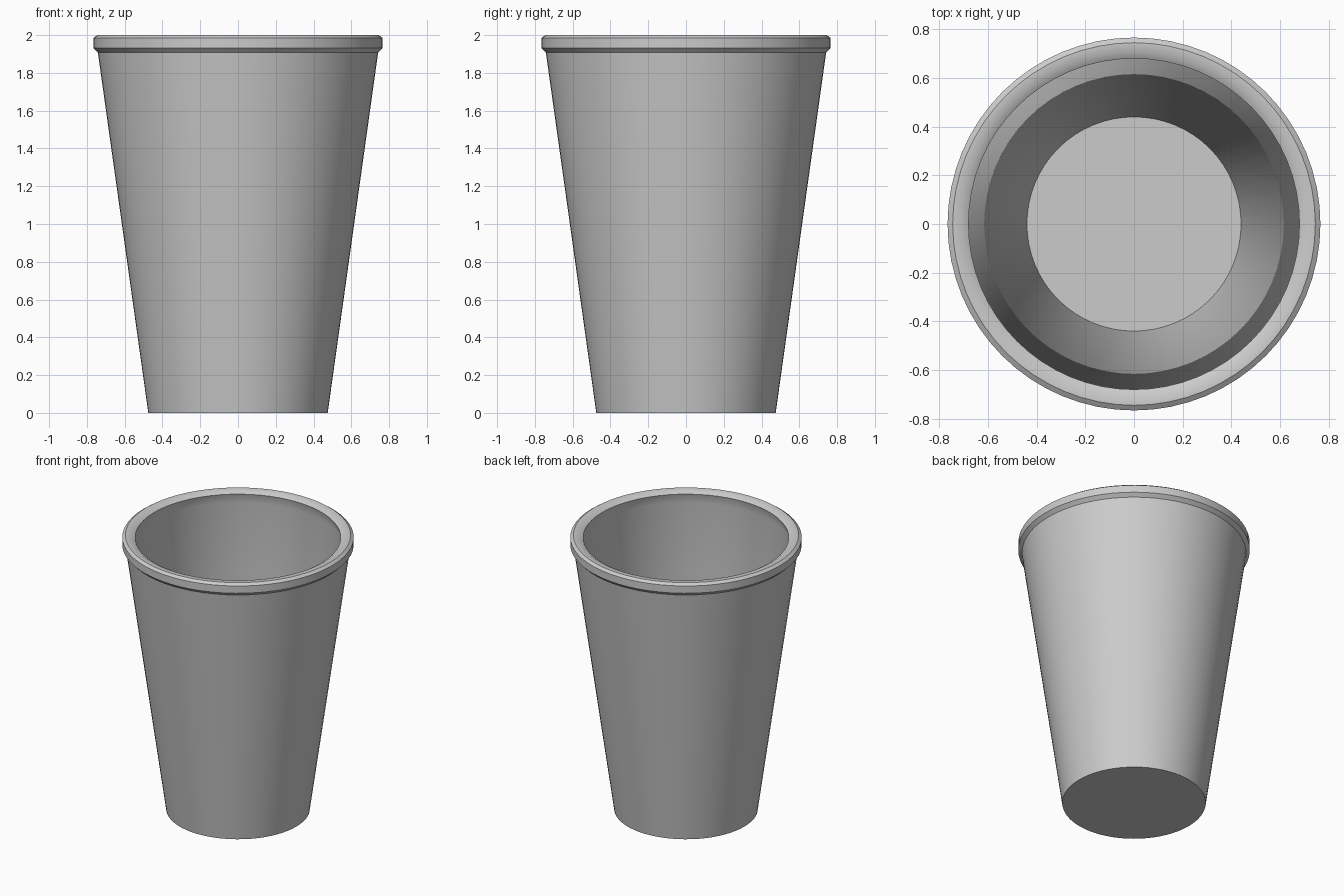
import bpy, bmesh, math

cube = bpy.data.objects.get("Cube")
if cube:
    bpy.data.objects.remove(cube, do_unlink=True)


def material(name, rgb):
    mat = bpy.data.materials.new(name)
    mat.use_nodes = True
    mat.diffuse_color = (*rgb, 1)
    mat.node_tree.nodes["Principled BSDF"].inputs["Base Color"].default_value = (*rgb, 1)
    return mat


def lathe(name, profile, mat, segments=64):
    """Spin an (r, z) profile, starting and ending on the axis, around z."""
    bm = bmesh.new()
    verts = [bm.verts.new((r, 0, z)) for r, z in profile]
    edges = [bm.edges.new(pair) for pair in zip(verts, verts[1:])]
    bmesh.ops.spin(bm, geom=verts + edges, cent=(0, 0, 0), axis=(0, 0, 1),
                   angle=math.tau, steps=segments, use_duplicate=False)
    bmesh.ops.remove_doubles(bm, verts=bm.verts, dist=1e-4)
    bmesh.ops.recalc_face_normals(bm, faces=bm.faces)
    mesh = bpy.data.meshes.new(name)
    bm.to_mesh(mesh)
    bm.free()
    mesh.materials.append(mat)
    obj = bpy.data.objects.new(name, mesh)
    bpy.context.collection.objects.link(obj)
    bpy.ops.object.select_all(action="DESELECT")
    obj.select_set(True)
    bpy.context.view_layer.objects.active = obj
    bpy.ops.object.shade_smooth_by_angle(angle=math.radians(35))
    return obj


# Tapered cup: base, outer wall, rolled rim, inner wall, floor
cup_profile = [
    (0, 0), (0.475, 0), (0.742, 1.908),
    (0.766, 1.932), (0.766, 1.985),
    (0.745, 2.0), (0.71, 2.0), (0.68, 1.982),
    (0.70, 1.91), (0.44, 0.04), (0, 0.04),
]
lathe("cup", cup_profile, material("light grey", (0.6, 0.6, 0.6)))
